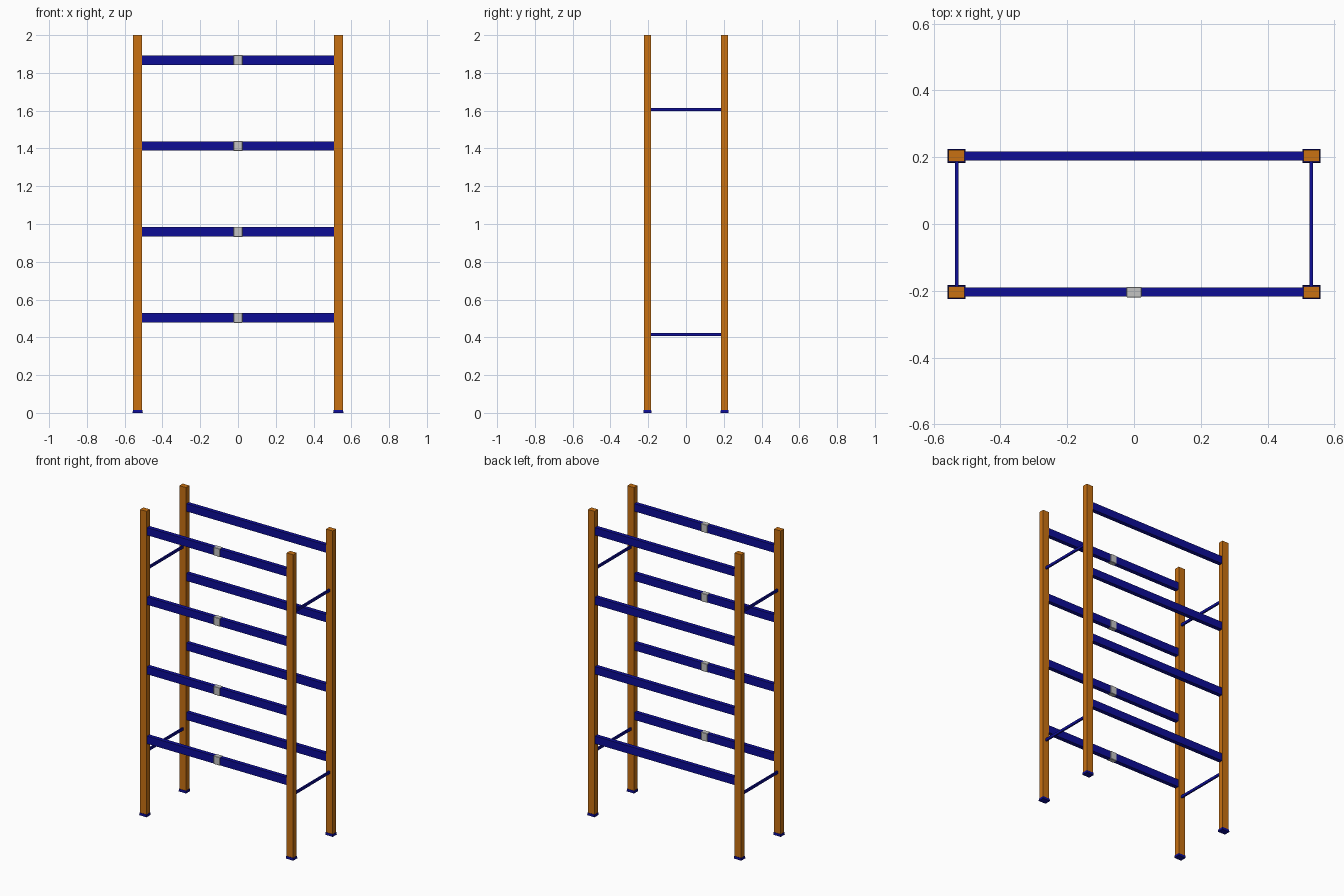
import bpy
import bmesh
from mathutils import Vector

cube = bpy.data.objects.get("Cube")
if cube:
    bpy.data.objects.remove(cube, do_unlink=True)


def material(name, rgb):
    mat = bpy.data.materials.new(name)
    mat.use_nodes = True
    color = (*rgb, 1.0)
    mat.diffuse_color = color
    mat.node_tree.nodes["Principled BSDF"].inputs["Base Color"].default_value = color
    return mat


ORANGE = material("orange", (0.58, 0.165, 0.006))
BLUE = material("dark blue", (0.004, 0.004, 0.30))
GREY = material("light grey", (0.55, 0.55, 0.54))


def box(name, center, size, mat, bevel=0.0, top_scale=1.0):
    bm = bmesh.new()
    bmesh.ops.create_cube(bm, size=1.0)
    for v in bm.verts:
        taper = top_scale if v.co.z > 0 else 1.0
        v.co = Vector((v.co.x * size[0] * taper, v.co.y * size[1] * taper, v.co.z * size[2]))
    if bevel:
        bmesh.ops.bevel(bm, geom=bm.edges[:], offset=bevel, segments=1, affect='EDGES')
    mesh = bpy.data.meshes.new(name)
    bm.to_mesh(mesh)
    bm.free()
    mesh.materials.append(mat)
    obj = bpy.data.objects.new(name, mesh)
    obj.location = center
    bpy.context.collection.objects.link(obj)
    return obj


POST_X, POST_Y = 0.531, 0.204
POST_W, POST_D = 0.048, 0.035
FOOT_H = 0.016
BEAM_H, BEAM_D = 0.05, 0.027
BEAM_LEVELS = [0.503 + 0.455 * i for i in range(4)]

SIDES = (("right", -1), ("left", 1))
ENDS = (("front", -1), ("back", 1))

# Uprights with base plates
for end, sy in ENDS:
    for side, sx in SIDES:
        x, y = sx * POST_X, sy * POST_Y
        box(f"{end}_{side}_post", (x, y, 1 + FOOT_H / 4),
            (POST_W, POST_D, 2 - FOOT_H / 2), ORANGE)
        box(f"{end}_{side}_foot", (x, y, FOOT_H / 2),
            (0.054, 0.042, FOOT_H), BLUE, top_scale=0.94)

# Long shelf beams
beam_length = 2 * POST_X - POST_W
for level, z in enumerate(BEAM_LEVELS, 1):
    for end, sy in ENDS:
        box(f"{end}_beam_{level}", (0, sy * POST_Y, z),
            (beam_length, BEAM_D, BEAM_H), BLUE)
    # Label sleeve on the front beam
    box(f"label_sleeve_{level}", (0, -POST_Y, z),
        (0.046, BEAM_D + 0.005, BEAM_H + 0.004), GREY, bevel=0.002)

# Thin side ties between the uprights
tie_length = 2 * POST_Y - POST_D
for side, sx in SIDES:
    for place, z in (("lower", 0.415), ("upper", 1.606)):
        box(f"{side}_{place}_tie", (sx * POST_X, 0, z),
            (0.01, tie_length, 0.017), BLUE)
